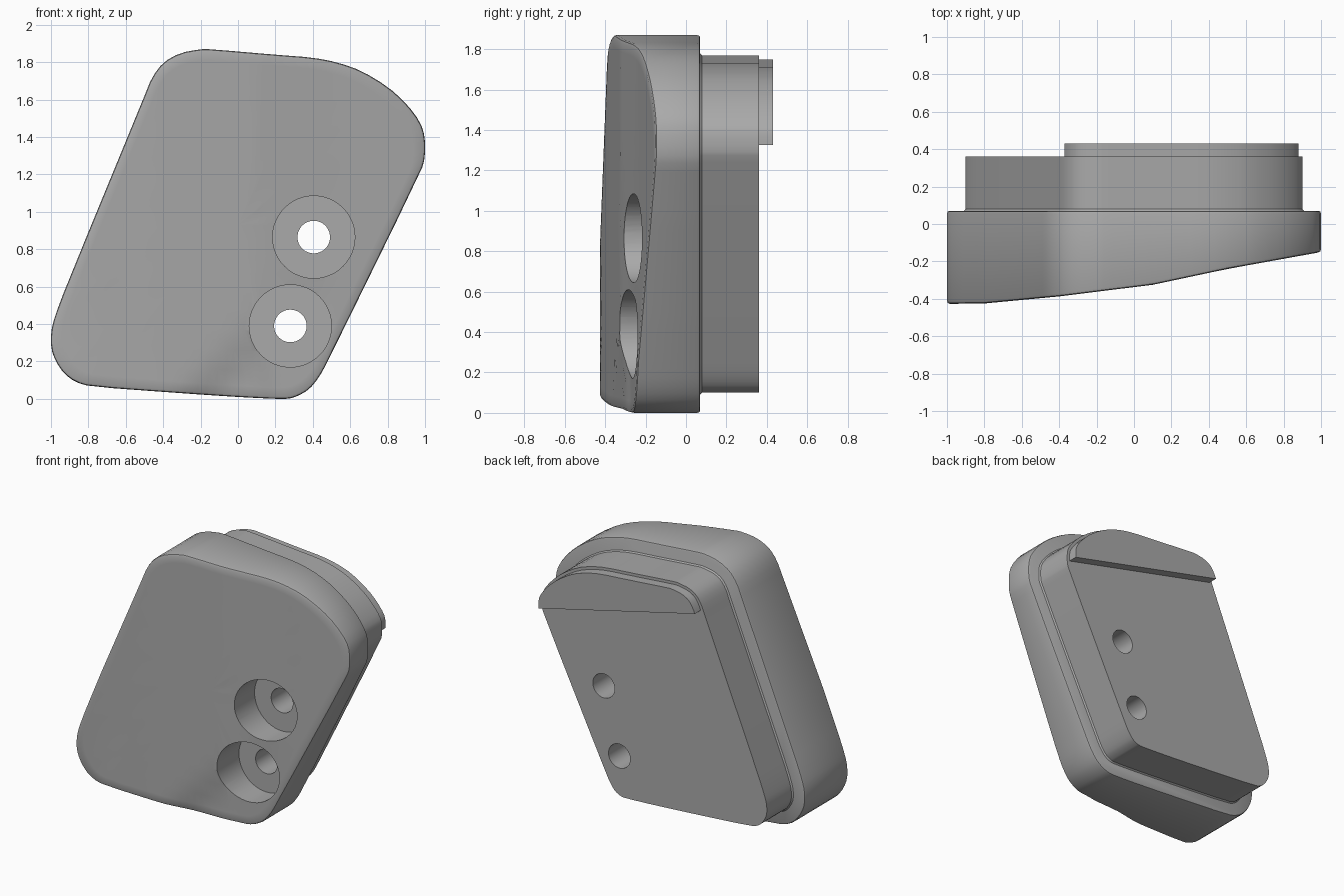
import bpy, bmesh, math
from mathutils import Vector

if "Cube" in bpy.data.objects:
    bpy.data.objects.remove(bpy.data.objects["Cube"])

grey = bpy.data.materials.new("plain grey")
grey.diffuse_color = (0.40, 0.40, 0.40, 1)
grey.use_nodes = True
grey.node_tree.nodes["Principled BSDF"].inputs["Base Color"].default_value = grey.diffuse_color

# Rounded slanted outline in x, z (counter-clockwise seen from the front)
OUTLINE = [(-1, .36), (-1, .27), (-.975, .20), (-.93, .135), (-.87, .09), (-.79, .066),
           (-.3, .03), (0, .01), (.2, 0), (.27, 0), (.32, .015), (.38, .05), (.43, .11),
           (.475, .19), (.98, 1.22), (1, 1.29), (1, 1.4), (.975, 1.48), (.9, 1.58),
           (.8, 1.67), (.66, 1.755), (.53, 1.80), (.4, 1.825), (.2, 1.84), (-.15, 1.87),
           (-.2, 1.87), (-.31, 1.85), (-.4, 1.80), (-.46, 1.72), (-.5, 1.62),
           (-.92, .60), (-.98, .44)]


def smooth_outline(pts, step=0.06):
    """Cut the corners once, then split the long edges."""
    pts = [Vector(p) for p in pts]
    cut = []
    for a, b in zip(pts, pts[1:] + pts[:1]):
        cut += [a.lerp(b, .25), a.lerp(b, .75)]
    out = []
    for a, b in zip(cut, cut[1:] + cut[:1]):
        n = max(1, math.ceil((b - a).length / step))
        out += [a.lerp(b, i / n) for i in range(n)]
    return out


PATH = smooth_outline(OUTLINE)


def inset(d):
    """Outline moved inwards by d."""
    res = []
    for i, p in enumerate(PATH):
        t = (PATH[(i + 1) % len(PATH)] - PATH[i - 1]).normalized()
        res.append(p + Vector((-t.y, t.x)) * d)
    return res


def front_y(x, z):
    """Sloping front surface, with a shallow hollow at the lower right."""
    keys = [(-1.1, -.428), (-.8, -.425), (-.4, -.387), (.1, -.325), (.5, -.24), (1.1, -.132)]
    y = keys[-1][1]
    for (x0, y0), (x1, y1) in zip(keys, keys[1:]):
        if x0 <= x <= x1:
            y = y0 + (y1 - y0) * (x - x0) / (x1 - x0)
            break
    d = ((x + .35) * .66 - (z - .05) * .75) / .2
    d = min(1, max(0, d))
    fade = min(1, max(0, (.5 - x) / .3))
    return y + .03 * d * d * (3 - 2 * d) * fade


def loft(name, rings, centre=None):
    """Skin a list of point rings; close the first with a fan or flat face."""
    bm = bmesh.new()
    rows = [[bm.verts.new(p) for p in r] for r in rings]
    n = len(rows[0])
    for a, b in zip(rows, rows[1:]):
        for i in range(n):
            j = (i + 1) % n
            bm.faces.new((a[i], a[j], b[j], b[i]))
    if centre:
        c = bm.verts.new(centre)
        for i in range(n):
            bm.faces.new((c, rows[0][(i + 1) % n], rows[0][i]))
    else:
        bm.faces.new(rows[0][::-1])
    bm.faces.new(rows[-1])
    return finish(name, bm)


def finish(name, bm):
    bmesh.ops.recalc_face_normals(bm, faces=bm.faces)
    me = bpy.data.meshes.new(name)
    bm.to_mesh(me)
    bm.free()
    ob = bpy.data.objects.new(name, me)
    bpy.context.collection.objects.link(ob)
    me.materials.append(grey)
    return ob


def flat(pts, y):
    return [(p.x, y, p.y) for p in pts]


# Front plate: domed rings on the sloping face, softened rim, straight wall
C = Vector((0, .93))
rings = []
for t in (.12, .25, .38, .5, .62, .74, .86, .95):
    pts = [C + (p - C) * t for p in inset(.015)]
    rings.append([(p.x, front_y(p.x, p.y), p.y) for p in pts])
for d, dy in ((.015, 0), (.004, .005), (0, .017)):
    rings.append([(p.x, front_y(p.x, p.y) + dy, p.y) for p in inset(d)])
rings += [flat(PATH, .055), flat(inset(.004), .066), flat(inset(.012), .07)]
plate = loft("front_plate", rings, (C.x, front_y(C.x, C.y), C.y))

# Rear block, stepped in from the plate
block = loft("rear_block", [flat(inset(.09), .068), flat(inset(.1), .08),
                            flat(inset(.1), .362)])

# Raised lip on the back, cut along a slanted line
lip = loft("rear_lip", [flat(inset(.12), .36), flat(inset(.12), .43)])
bm = bmesh.new()
bm.from_mesh(lip.data)
bmesh.ops.bisect_plane(bm, geom=bm.verts[:] + bm.edges[:] + bm.faces[:],
                       plane_co=(.88, 0, 1.325), plane_no=(.235, 0, 1), clear_inner=True)
bmesh.ops.holes_fill(bm, edges=[e for e in bm.edges if e.is_boundary])
bmesh.ops.recalc_face_normals(bm, faces=bm.faces)
bm.to_mesh(lip.data)
bm.free()


# Screw holes: wide counterbore in front, narrow bore right through
def drill(x, z, r, y0, y1):
    circle = [Vector((x + r * math.cos(a), z + r * math.sin(a)))
              for a in (math.tau * i / 48 for i in range(48))]
    ob = loft("hole_cutter", [flat(circle, y0), flat(circle, y1)])
    ob.hide_render = True
    return ob


cutters = []
for x, z in ((.405, .865), (.28, .39)):
    wide = drill(x, z, .22, -.8, -.075)
    bore = drill(x, z, .087, -.9, .8)
    cutters += [wide, bore]
    for ob, cs in ((plate, (wide, bore)), (block, (bore,))):
        for c in cs:
            m = ob.modifiers.new("hole", 'BOOLEAN')
            m.object = c
            m.operation = 'DIFFERENCE'
            m.solver = 'EXACT'

# Apply the cuts, remove the cutters and smooth the rounded walls
deps = bpy.context.evaluated_depsgraph_get()
for ob in (plate, block):
    me = bpy.data.meshes.new_from_object(ob.evaluated_get(deps))
    ob.modifiers.clear()
    ob.data = me
for c in cutters:
    bpy.data.objects.remove(c)
for ob in (plate, block, lip):
    bpy.ops.object.select_all(action='DESELECT')
    ob.select_set(True)
    bpy.context.view_layer.objects.active = ob
    bpy.ops.object.shade_smooth_by_angle(angle=math.radians(35))
